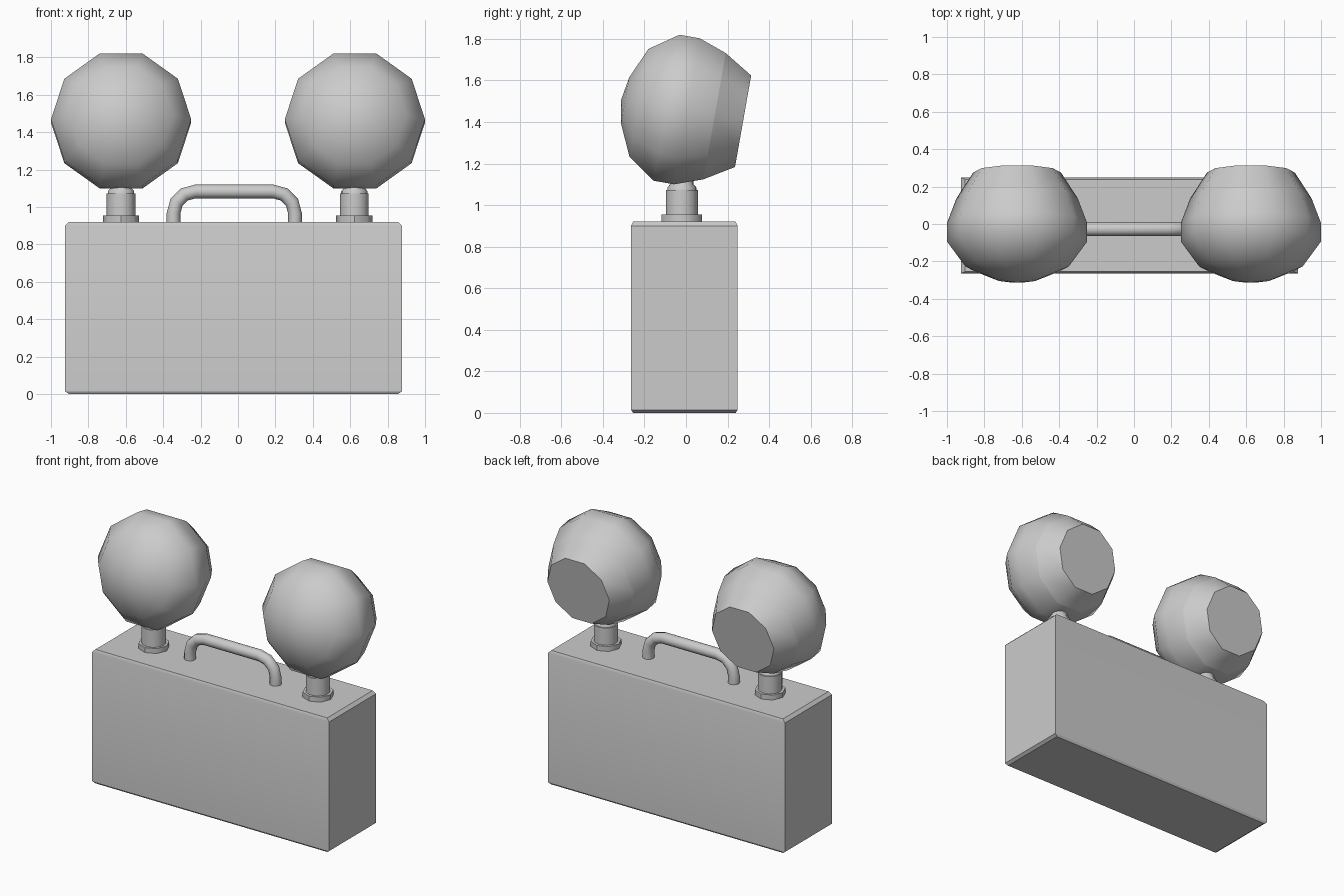
import bpy, bmesh
from math import sin, cos, pi, radians
from mathutils import Matrix, Vector

if "Cube" in bpy.data.objects:
    bpy.data.objects.remove(bpy.data.objects["Cube"])


def finish(name, bm, loc=(0, 0, 0), tilt=0, angle=45):
    bmesh.ops.recalc_face_normals(bm, faces=bm.faces[:])
    me = bpy.data.meshes.new(name)
    bm.to_mesh(me)
    bm.free()
    for p in me.polygons:
        p.use_smooth = True
    me.set_sharp_from_angle(angle=radians(angle))
    ob = bpy.data.objects.new(name, me)
    bpy.context.collection.objects.link(ob)
    ob.location = loc
    ob.rotation_euler.x = radians(tilt)
    return ob


def skin(bm, rings):
    n = len(rings[0])
    for a, b in zip(rings, rings[1:]):
        for i in range(n):
            j = (i + 1) % n
            bm.faces.new((a[i], a[j], b[j], b[i]))


def lathe(name, profile, sides, loc, tilt=0, caps="both"):
    """Spin (radius, height) points around local z."""
    bm = bmesh.new()
    rings = [[bm.verts.new((r * cos(2 * pi * i / sides), r * sin(2 * pi * i / sides), h))
              for i in range(sides)] for r, h in profile]
    skin(bm, rings)
    if caps == "both":
        bm.faces.new(rings[0])
    if caps in ("both", "top"):
        bm.faces.new(rings[-1])
    bmesh.ops.remove_doubles(bm, verts=bm.verts[:], dist=1e-5)
    return finish(name, bm, loc, tilt)


# Battery case: box with slim chamfers along top and bottom
bm = bmesh.new()
rings = []
for hx, hy, z in ((0.88, 0.247, 0), (0.9, 0.256, 0.014), (0.9, 0.256, 0.9), (0.88, 0.247, 0.92)):
    rings.append([bm.verts.new((x * hx, y * hy, z))
                  for x, y in ((-1, -1), (1, -1), (1, 1), (-1, 1))])
skin(bm, rings)
bm.faces.new(rings[0])
bm.faces.new(rings[-1])
finish("battery_case", bm, (-0.024, -0.008, 0), angle=30)

# Carrying handle: round tube swept along a bent path
R, r, sides = 0.118, 0.037, 12
left = [(-0.325, 0.91, 0)]
left += [(-0.207 - R * cos(radians(a)), 0.965 + R * sin(radians(a)), a) for a in (0, 30, 60, 90)]
path = left + [(-x, z, 180 - a) for x, z, a in reversed(left)]
bm = bmesh.new()
rings = []
for x, z, a in path:
    out = Vector((-cos(radians(a)), 0, sin(radians(a))))
    rings.append([bm.verts.new(Vector((x, 0, z)) + r * (cos(t) * out + sin(t) * Vector((0, 1, 0))))
                  for t in (2 * pi * i / sides for i in range(sides))])
skin(bm, rings)
bm.faces.new(rings[0])
bm.faces.new(rings[-1])
finish("handle", bm, (-0.02, -0.027, 0))

# Two lamps: flange, post, neck, tilted ten-sided housing and lens
housing = [(0, -0.317), (0.12, -0.297), (0.277, -0.23), (0.375, -0.095), (0.375, 0.005), (0.324, 0.14)]
lens = [(0.324, 0.14), (0.235, 0.279)]
for side, x in (("left", -0.625), ("right", 0.622)):
    lathe(side + "_flange", [(0.097, 0.91), (0.097, 0.954)], 8, (x, -0.02, 0))
    lathe(side + "_post", [(0.077, 0.94), (0.077, 1.072)], 16, (x, -0.02, 0))
    lathe(side + "_neck", [(0.07, 1.06), (0.07, 1.085), (0.057, 1.1), (0.057, 1.15)], 16, (x, -0.02, 0))
    head = (0.625 if x > 0 else -0.625, 0, 1.452)
    lathe(side + "_lamp_housing", housing, 10, head, -100, caps="none")
    lathe(side + "_lamp_lens", lens, 10, head, -100, caps="top")
